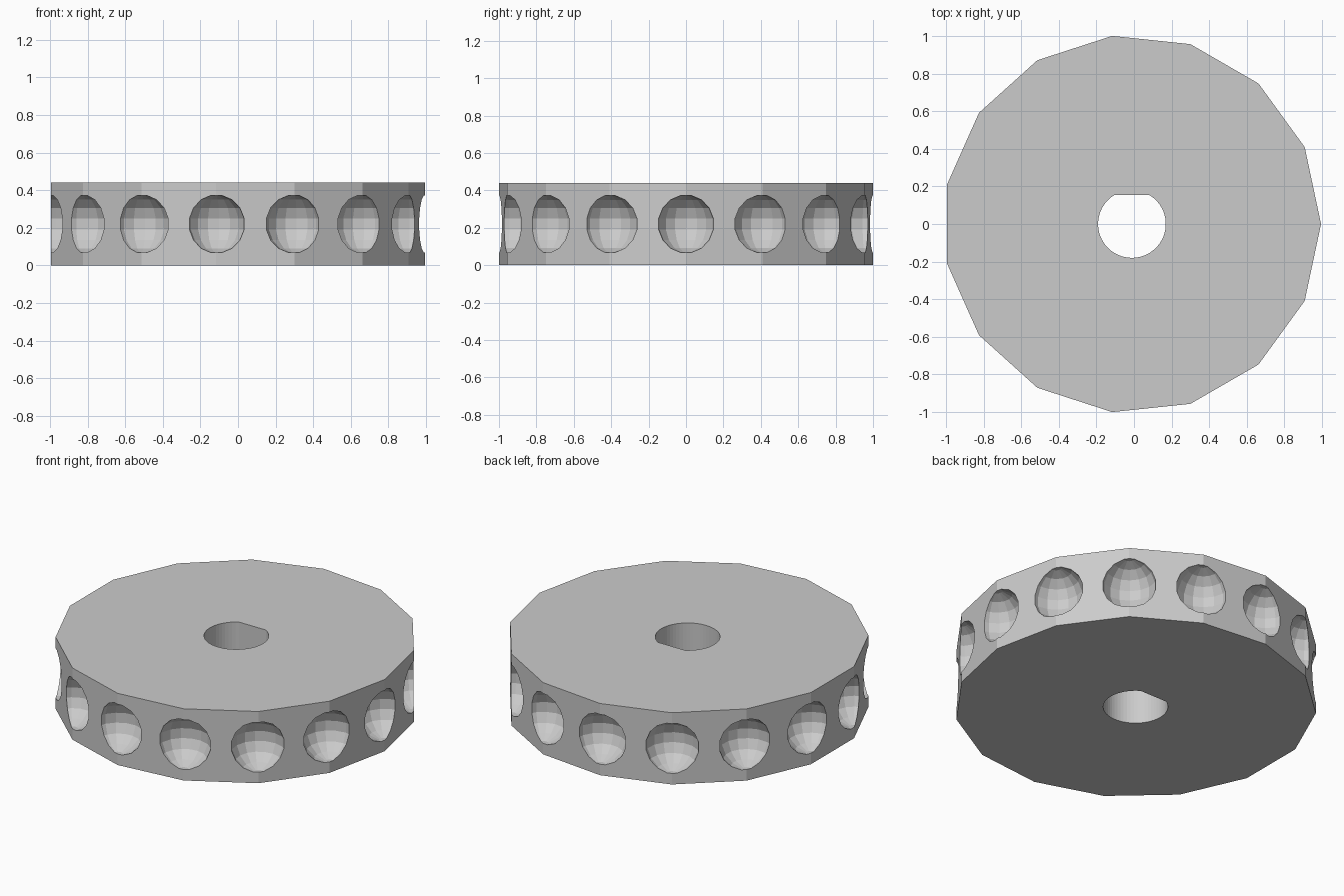
import bpy, bmesh
from math import sin, cos, pi, asin

if "Cube" in bpy.data.objects:
    bpy.data.objects.remove(bpy.data.objects["Cube"])

N = 15            # wheel sides, one dimple per corner
R = 1.0055        # corner radius
H = 0.44          # wheel thickness
CX = -0.011       # axis offset that centres the odd-sided outline
BORE_R, BORE_FLAT = 0.18, 0.155
BALL_R, BALL_SEG = 0.1553, 16


def loft(bm, rings):
    """Closed solid through a stack of equal-length point rings."""
    loops = [[bm.verts.new(p) for p in ring] for ring in rings]
    n = len(loops[0])
    for a, b in zip(loops, loops[1:]):
        for i in range(n):
            j = (i + 1) % n
            bm.faces.new((a[i], a[j], b[j], b[i]))
    bm.faces.new(loops[0][::-1])
    bm.faces.new(loops[-1])


def make_object(name, bm):
    bmesh.ops.recalc_face_normals(bm, faces=bm.faces[:])
    mesh = bpy.data.meshes.new(name)
    bm.to_mesh(mesh)
    bm.free()
    ob = bpy.data.objects.new(name, mesh)
    bpy.context.collection.objects.link(ob)
    return ob


def prism(name, outline, z0, z1):
    bm = bmesh.new()
    loft(bm, [[(x, y, z) for x, y in outline] for z in (z0, z1)])
    return make_object(name, bm)


# wheel body
wheel = prism("dimpled_wheel",
              [(CX + R * cos(2 * pi * k / N), R * sin(2 * pi * k / N)) for k in range(N)],
              0, H)

# D-shaped shaft hole
start = pi - asin(BORE_FLAT / BORE_R)
sweep = 2 * pi - 2 * (pi / 2 - asin(BORE_FLAT / BORE_R))
arc = [start + sweep * i / 48 for i in range(49)]
bore = prism("shaft_hole_cutter",
             [(CX + BORE_R * cos(a), BORE_R * sin(a)) for a in arc], -0.1, H + 0.1)

# faceted balls, one at every corner
bm = bmesh.new()
rows = BALL_SEG // 2
for k in range(N):
    t = 2 * pi * k / N
    x, y = CX + R * cos(t), R * sin(t)
    rings = []
    for i in range(rows):
        p = pi - pi * (i + 0.5) / rows
        r, z = BALL_R * sin(p), H / 2 + BALL_R * cos(p)
        rings.append([(x + r * cos(t + 2 * pi * s / BALL_SEG),
                       y + r * sin(t + 2 * pi * s / BALL_SEG), z) for s in range(BALL_SEG)])
    loft(bm, rings)
balls = make_object("dimple_cutter", bm)

# carve the hole and dimples
for cutter in (bore, balls):
    mod = wheel.modifiers.new(cutter.name, 'BOOLEAN')
    mod.operation = 'DIFFERENCE'
    mod.solver = 'EXACT'
    mod.object = cutter
    cutter.hide_render = True
    cutter.display_type = 'WIRE'
